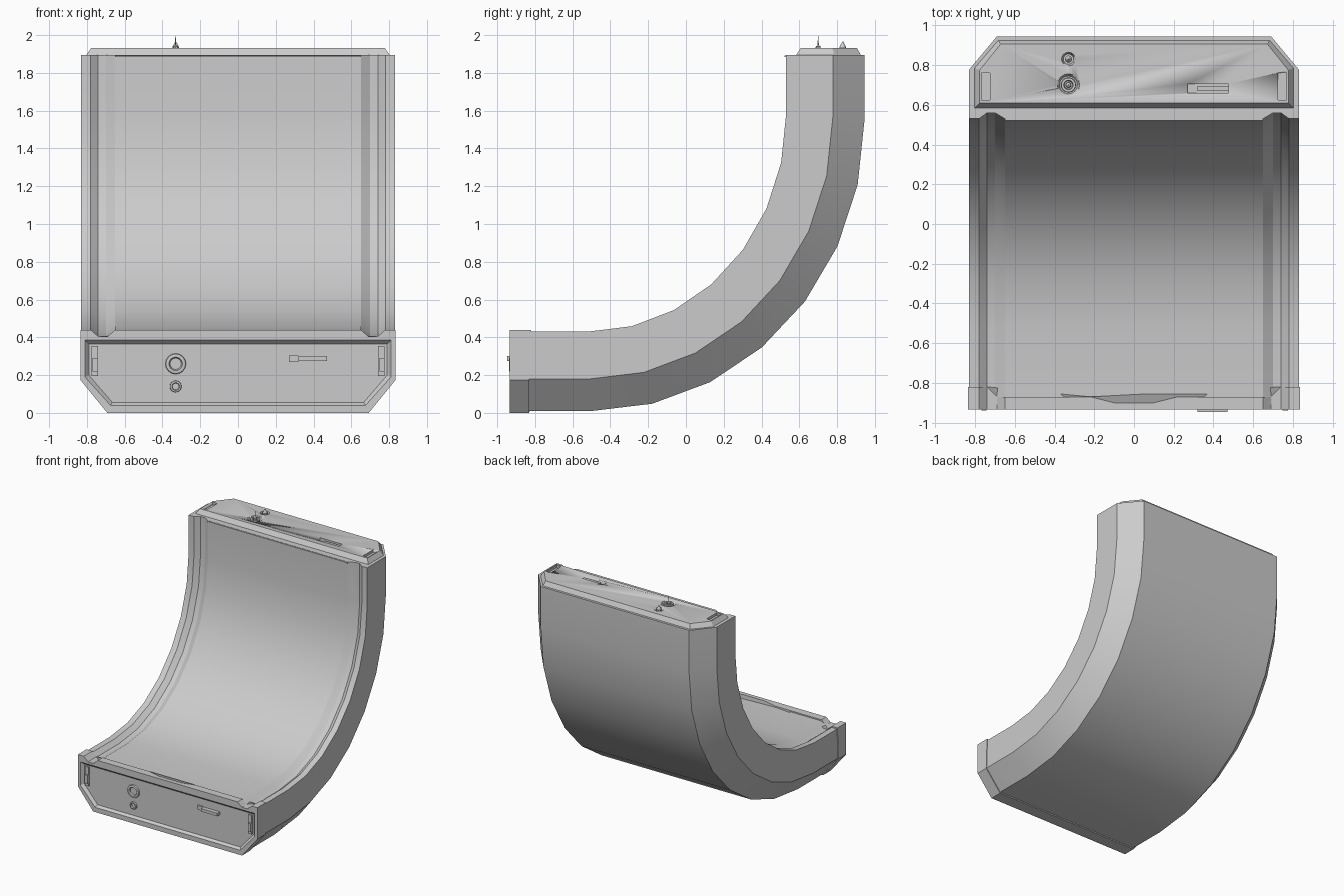
import bpy, bmesh, math
from mathutils import Matrix, Vector

cube = bpy.data.objects.get("Cube")
if cube:
    bpy.data.objects.remove(cube, do_unlink=True)

grey = bpy.data.materials.new("plain grey")
grey.use_nodes = True
COLOUR = (0.6, 0.6, 0.6, 1)
grey.diffuse_color = COLOUR
grey.node_tree.nodes["Principled BSDF"].inputs["Base Color"].default_value = COLOUR


def finish(name, bm, angle=20):
    bmesh.ops.recalc_face_normals(bm, faces=bm.faces)
    mesh = bpy.data.meshes.new(name)
    bm.to_mesh(mesh)
    bm.free()
    obj = bpy.data.objects.new(name, mesh)
    bpy.context.collection.objects.link(obj)
    mesh.materials.append(grey)
    bpy.ops.object.select_all(action="DESELECT")
    obj.select_set(True)
    bpy.context.view_layer.objects.active = obj
    bpy.ops.object.shade_smooth_by_angle(angle=math.radians(angle))
    return obj


def loft(name, rings):
    """Skin closed rings of equal length and cap both ends."""
    bm = bmesh.new()
    loops = [[bm.verts.new(p) for p in ring] for ring in rings]
    for a, b in zip(loops, loops[1:]):
        for i in range(len(a)):
            j = (i + 1) % len(a)
            bm.faces.new((a[i], a[j], b[j], b[i]))
    bm.faces.new(loops[0])
    bm.faces.new(loops[-1])
    return finish(name, bm)


def mirrored(half):
    return half + [(-x, h) for x, h in reversed(half)]


def box(name, low, high):
    bm = bmesh.new()
    low, high = Vector(low), Vector(high)
    bmesh.ops.create_cube(bm, size=1, matrix=Matrix.Translation((low + high) / 2)
                          @ Matrix.Diagonal((*(high - low), 1)))
    return finish(name, bm)


def turned(name, profile, centre, front=False, sides=16):
    """Turn (radius, height) points round z, or round -y on the front."""
    rings = []
    for r, h in profile:
        ring = []
        for i in range(sides):
            a = math.tau * i / sides
            p = Vector((r * math.cos(a), r * math.sin(a), h))
            if front:
                p = Vector((p.x, -p.z, p.y))
            ring.append(p + Vector(centre))
        rings.append(ring)
    return loft(name, rings)


def cut(target, cutter):
    cutter.hide_render = True
    mod = target.modifiers.new("cut", "BOOLEAN")
    mod.operation = "DIFFERENCE"
    mod.solver = "EXACT"
    mod.object = cutter
    bpy.context.view_layer.objects.active = target
    bpy.ops.object.modifier_apply(modifier=mod.name)
    bpy.data.objects.remove(cutter, do_unlink=True)


# Curved body: chamfered section with two grooves, swept a quarter turn
section = mirrored([(0.69, 0), (0.83, 0.17), (0.83, 0.42), (0.78, 0.42),
                    (0.74, 0.39), (0.70, 0.39), (0.65, 0.42)])


def sweep_point(x, h, angle):
    k = h / 0.42
    return (x, -0.5 - 0.02 * k + (1.445 - 0.395 * k) * math.sin(angle),
            1.55 + 0.03 * k - (1.54 - 0.39 * k) * math.cos(angle))


arc = [[sweep_point(x, h, math.pi / 2 * i / 7) for x, h in section] for i in range(8)]
start = [(x, -0.908, z) for x, y, z in arc[0]]
end = [(x, y, 1.895) for x, y, z in arc[-1]]
loft("curved_body", [start] + arc + [end])
box("upper_edge_lip", (-0.65, 0.522, 1.885), (0.65, 0.54, 1.893))

# Front end cap with a bevelled recess; its rear edge steps along the top
rear_edge = {0.74: -0.82, 0.69: -0.87, 0.65: -0.87, 0.22: -0.87, 0.1: -0.9}
half = [(0.692, 0), (0.835, 0.175), (0.835, 0.44), (0.78, 0.44), (0.74, 0.405),
        (0.69, 0.405), (0.65, 0.44), (0.22, 0.44), (0.1, 0.44)]


def inset(corners, top):
    return mirrored(corners + [(min(x, corners[-1][0] - 0.01), top) for x, z in half[3:]])


outline = mirrored(half)
rim = inset([(0.675, 0.04), (0.81, 0.19), (0.81, 0.385)], 0.385)
floor = inset([(0.665, 0.055), (0.79, 0.2), (0.79, 0.365)], 0.365)
back = [(x, rear_edge.get(abs(x), -0.83 if z < 0.2 else -0.82), z) for x, z in outline]
loft("front_cap", [back] + [[(x, y, z) for x, z in ring] for ring, y in
                            ((outline, -0.935), (rim, -0.935), (floor, -0.913))])

# Front fittings
socket = [(0.056, -0.005), (0.052, 0.012), (0.036, 0.014), (0.03, 0.002)]
turned("front_large_socket", socket, (-0.33, -0.913, 0.26), True)
turned("front_small_socket", [(r * 0.57, h) for r, h in socket], (-0.33, -0.913, 0.14), True)
box("front_latch", (0.32, -0.947, 0.275), (0.47, -0.9, 0.3))
box("front_latch_stop", (0.27, -0.925, 0.27), (0.32, -0.9, 0.305))
for side, name in ((1, "left"), (-1, "right")):
    xs = sorted((side * 0.742, side * 0.775))
    box(name + "_front_clip", (xs[0], -0.925, 0.195), (xs[1], -0.9, 0.355))
    box(name + "_front_clip_tab", (xs[0] + 0.006, -0.938, 0.22), (xs[1], -0.9, 0.29))

# Raised plate on the upper end
def plate(x, corner, y0, y1, y2, z):
    return [(a, b, z) for a, b in mirrored([(x, y0), (x, y1), (corner, y2)])]


base = plate(0.803, 0.683, 0.583, 0.785, 0.925, 1.895)
upper = loft("upper_plate", [[(x, y, 1.87) for x, y, z in base], base,
                             plate(0.777, 0.672, 0.608, 0.775, 0.905, 1.932)])

# Pockets in the plate
cut(upper, turned("pocket", [(0.045, -0.03), (0.06, 0.01)], (-0.33, 0.7, 1.932)))
cut(upper, turned("pocket", [(0.026, -0.03), (0.038, 0.01)], (-0.33, 0.83, 1.932)))
cut(upper, box("pocket", (0.27, 0.66, 1.904), (0.475, 0.705, 2)))
for side in (1, -1):
    xs = sorted((side * 0.725, side * 0.768))
    cut(upper, box("pocket", (xs[0], 0.625, 1.91), (xs[1], 0.76, 2)))

# Upper fittings
box("upper_latch", (0.32, 0.67, 1.9), (0.475, 0.695, 1.922))
turned("upper_large_ring", [(0.038, -0.035), (0.036, 0), (0.024, 0), (0.02, -0.02)],
       (-0.33, 0.7, 1.932))
turned("upper_pin", [(0.015, -0.03), (0.013, 0.008), (0.003, 0.015), (0.002, 0.064)],
       (-0.33, 0.7, 1.932), sides=8)
turned("upper_small_cone", [(0.018, -0.03), (0.018, 0.005), (0.002, 0.034)],
       (-0.33, 0.83, 1.932), sides=10)
